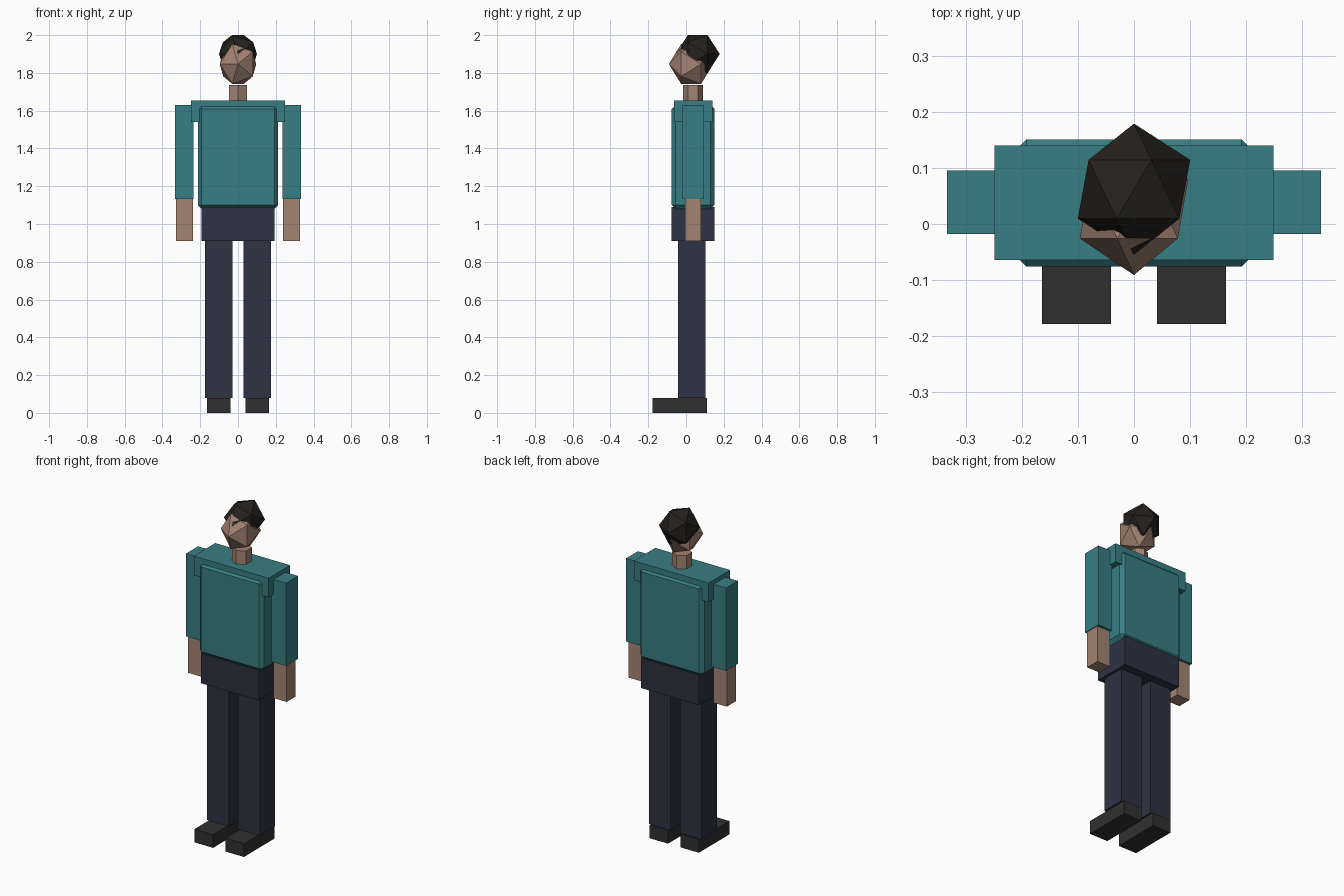
import bpy
from math import radians

if "Cube" in bpy.data.objects:
    bpy.data.objects.remove(bpy.data.objects["Cube"])


def material(name, rgb):
    m = bpy.data.materials.new(name)
    m.diffuse_color = (*rgb, 1)
    m.use_nodes = True
    m.node_tree.nodes["Principled BSDF"].inputs["Base Color"].default_value = m.diffuse_color
    return m


SHIRT = material("teal_cloth", (0.04, 0.21, 0.23))
TROUSERS = material("navy_cloth", (0.027, 0.032, 0.058))
SHOES = material("dark_leather", (0.03, 0.03, 0.03))
SKIN = material("skin", (0.37, 0.23, 0.17))
HAIR = material("dark_hair", (0.018, 0.015, 0.012))


def finish(name, mat):
    ob = bpy.context.object
    ob.name = name
    ob.data.materials.append(mat)
    return ob


def box(name, mat, x, y, z):
    """Box from (min, max) ranges on each axis."""
    mid = [(a + b) / 2 for a, b in (x, y, z)]
    bpy.ops.mesh.primitive_cube_add(size=1, location=mid)
    ob = finish(name, mat)
    ob.scale = [b - a for a, b in (x, y, z)]
    bpy.ops.object.transform_apply(location=False, rotation=False, scale=True)
    return ob


def pair(name, mat, x, y, z):
    """Same box on both sides of the body."""
    box("left_" + name, mat, x, y, z)
    box("right_" + name, mat, (-x[1], -x[0]), y, z)


def ball(name, mat, loc, radii):
    """Icosahedron with its poles along y; radii are (x, y, z)."""
    bpy.ops.mesh.primitive_ico_sphere_add(subdivisions=1, radius=1, location=loc,
                                          rotation=(radians(-90), 0, 0))
    ob = finish(name, mat)
    ob.scale = (radii[0], radii[2], radii[1])
    return ob


# Legs, shoes and hips
pair("shoe", SHOES, (0.041, 0.164), (-0.178, 0.112), (0, 0.08))
pair("leg", TROUSERS, (0.03, 0.175), (-0.043, 0.102), (0.08, 0.912))
box("hips", TROUSERS, (-0.192, 0.192), (-0.076, 0.151), (0.91, 1.09))

# Chamfered torso and shoulder yoke
torso = box("torso", SHIRT, (-0.213, 0.213), (-0.076, 0.151), (1.08, 1.63))
bevel = torso.modifiers.new("chamfer", 'BEVEL')
bevel.width = 0.021
bevel.segments = 1
box("shoulders", SHIRT, (-0.249, 0.249), (-0.064, 0.14), (1.54, 1.655))

# Arms
pair("sleeve", SHIRT, (0.235, 0.333), (-0.018, 0.095), (1.132, 1.63))
pair("forearm", SKIN, (0.239, 0.328), (-0.006, 0.08), (0.91, 1.134))

# Six-sided neck, head and hair
bpy.ops.mesh.primitive_cylinder_add(vertices=6, radius=0.054, depth=0.095,
                                    location=(0, 0.037, 1.6885))
finish("neck", SKIN)
ball("head", SKIN, (0, 0.027, 1.847), (0.108, 0.118, 0.124))
ball("hair", HAIR, (0, 0.062, 1.9), (0.112, 0.117, 0.1175))
